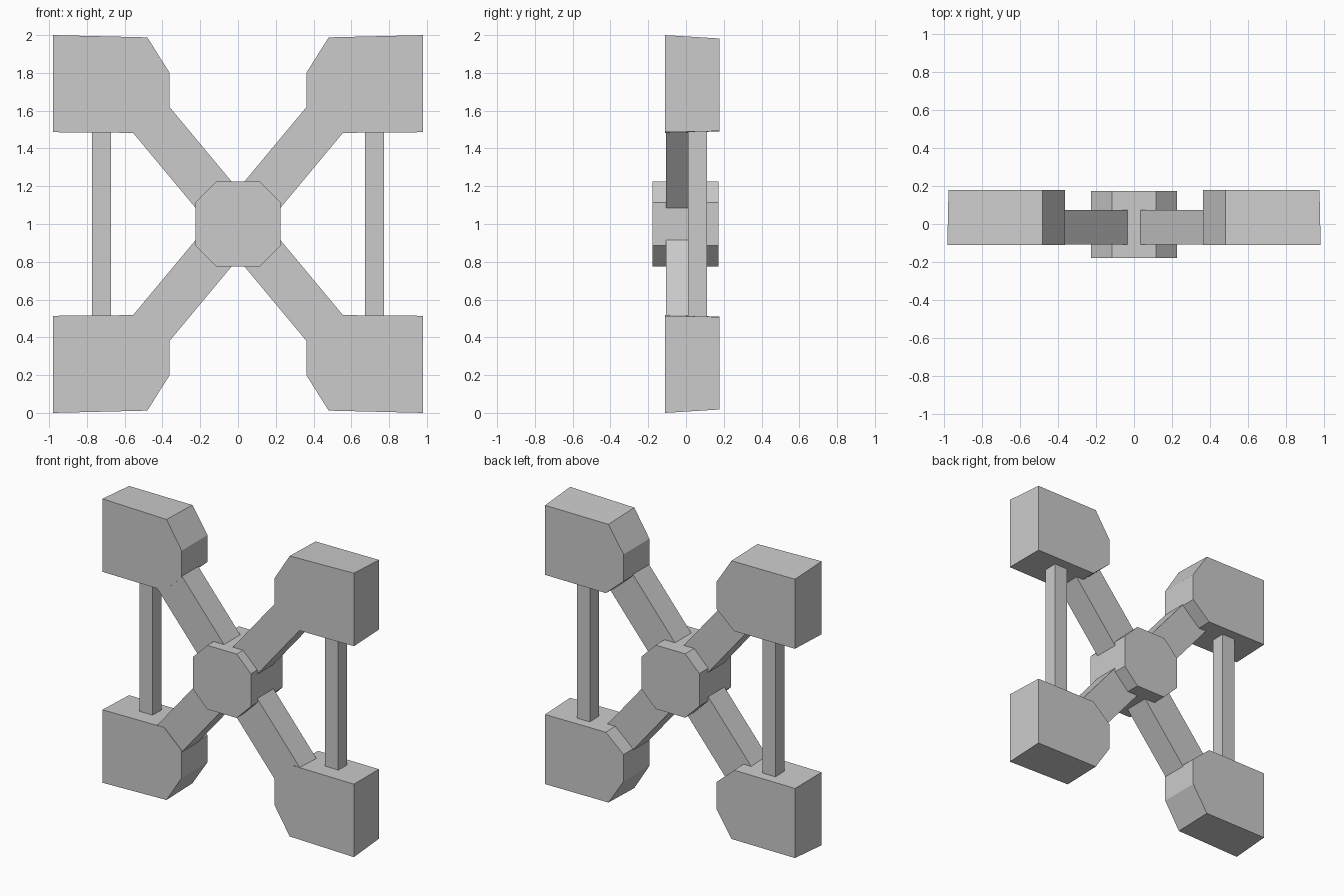
import bpy
import bmesh
from mathutils import Matrix, Vector

if "Cube" in bpy.data.objects:
    bpy.data.objects.remove(bpy.data.objects["Cube"], do_unlink=True)

# One flat grey for the whole frame
grey = bpy.data.materials.new("plain grey")
grey.use_nodes = True
colour = (0.6, 0.6, 0.6, 1)
grey.diffuse_color = colour
grey.node_tree.nodes["Principled BSDF"].inputs["Base Color"].default_value = colour

MIDDLE = 1.0  # height of the centre of the frame


def loft(name, front, back, y_front, y_back):
    """Solid between two matching x-z outlines."""
    bm = bmesh.new()
    a = [bm.verts.new((x, y_front, z + MIDDLE)) for x, z in front]
    b = [bm.verts.new((x, y_back, z + MIDDLE)) for x, z in back]
    bm.faces.new(a)
    bm.faces.new(b[::-1])
    for i in range(len(a)):
        j = (i + 1) % len(a)
        bm.faces.new((a[i], b[i], b[j], a[j]))
    bmesh.ops.recalc_face_normals(bm, faces=bm.faces)
    mesh = bpy.data.meshes.new(name)
    bm.to_mesh(mesh)
    bm.free()
    mesh.materials.append(grey)
    obj = bpy.data.objects.new(name, mesh)
    bpy.context.collection.objects.link(obj)
    return obj


# Octagonal hub
R, C = 0.225, 0.115
octagon = [(C, R), (R, C), (R, -C), (C, -R), (-C, -R), (-R, -C), (-R, C), (-C, R)]
loft("hub", octagon, octagon, -0.178, 0.173)

# Corner block outline, slightly drafted toward the back
block_front = [(0.98, 1.0), (0.98, 0.486), (0.5, 0.482), (0.362, 0.61), (0.362, 0.8), (0.48, 0.988)]
block_back = [(0.974, 0.982), (0.974, 0.492), (0.5, 0.49), (0.362, 0.61), (0.362, 0.8), (0.48, 0.98)]

# Diagonal arm outline, from inside the hub to inside the block
along = Vector((0.64, 0.768))
across = Vector((0.768, -0.64)) * 0.118
start = along * 0.07
end = along * 0.82
arm = [start + across, start - across, end - across, end + across]

for sx, side in ((1, "left"), (-1, "right")):
    for sz, level in ((1, "upper"), (-1, "lower")):
        def flip(points):
            return [(x * sx, z * sz) for x, z in points]
        loft(f"{level}_{side}_block", flip(block_front), flip(block_back), -0.11, 0.178)
        loft(f"{level}_{side}_arm", flip(arm), flip(arm), -0.107, 0.074)

    # Upright post joining the two blocks
    post = [(sx * x, z) for x, z in ((0.672, -0.52), (0.774, -0.52), (0.774, 0.52), (0.672, 0.52))]
    loft(f"{side}_post", post, post, 0.01, 0.11)
